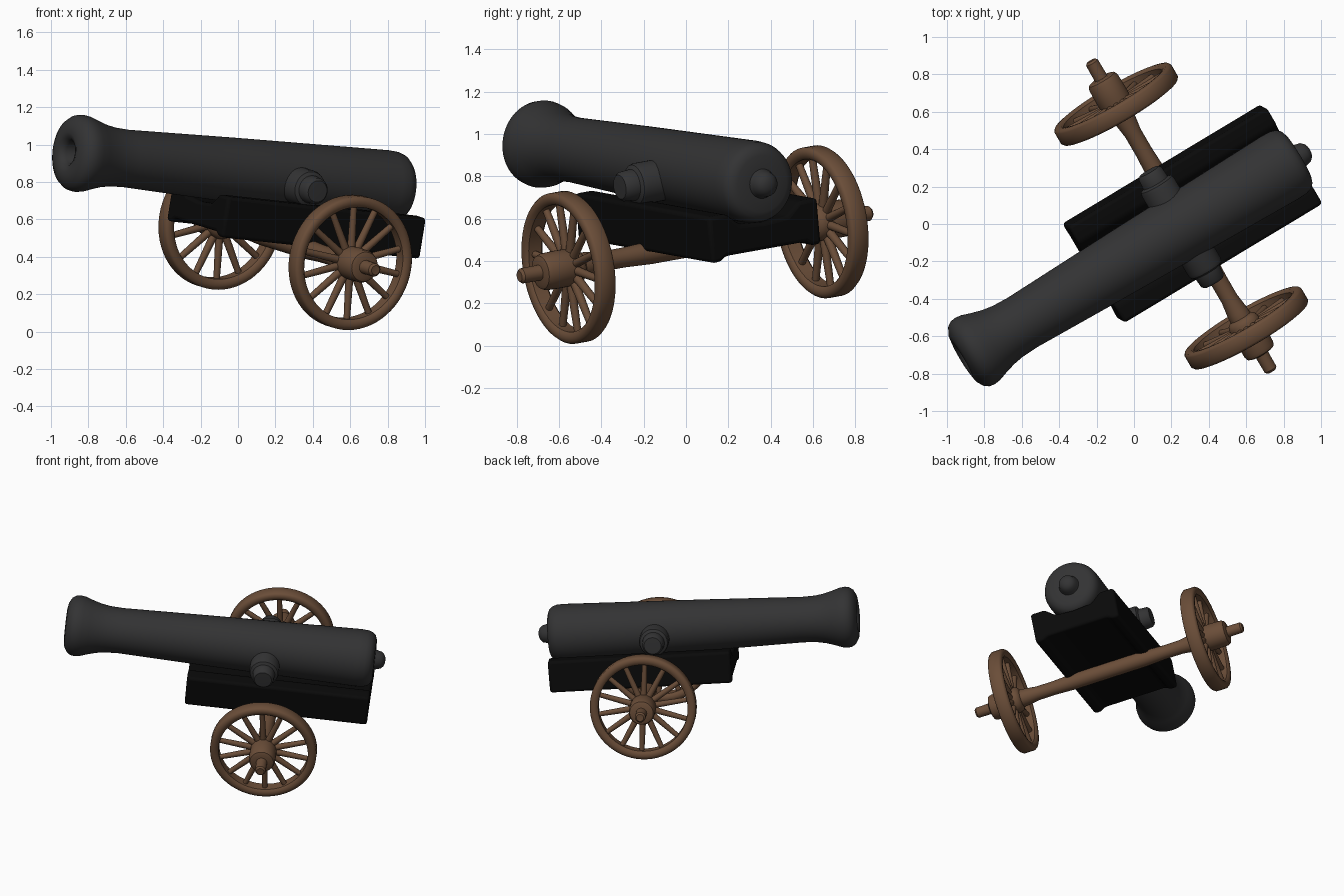
import bpy, bmesh, math
from mathutils import Matrix, Vector

if "Cube" in bpy.data.objects:
    bpy.data.objects.remove(bpy.data.objects["Cube"])

# Tilted frame of the whole cannon: side (axle), length (towards breech), up
S = Vector((0.497, -0.854, -0.154)).normalized()
L = Vector((0.852, 0.515, -0.092))
U = S.cross(L).normalized()
L = U.cross(S)
FRAME = Matrix.Translation((0.2525, 0.0425, 0.4775)) @ Matrix((S, L, U)).transposed().to_4x4()


def material(name, rgb):
    m = bpy.data.materials.new(name)
    m.diffuse_color = (*rgb, 1)
    m.use_nodes = True
    m.node_tree.nodes["Principled BSDF"].inputs["Base Color"].default_value = m.diffuse_color
    return m


IRON = material("dark_iron", (0.033, 0.033, 0.034))
BLACK = material("black_paint", (0.003, 0.003, 0.003))
WOOD = material("brown_wood", (0.145, 0.075, 0.040))


def finish(name, bm, mat, angle=40):
    bmesh.ops.recalc_face_normals(bm, faces=bm.faces)
    me = bpy.data.meshes.new(name)
    bm.to_mesh(me)
    bm.free()
    me.materials.append(mat)
    ob = bpy.data.objects.new(name, me)
    bpy.context.collection.objects.link(ob)
    ob.matrix_world = FRAME
    bpy.ops.object.select_all(action='DESELECT')
    ob.select_set(True)
    bpy.context.view_layer.objects.active = ob
    bpy.ops.object.shade_smooth_by_angle(angle=math.radians(angle))
    return ob


def lathe(name, profile, axis, mat, offset=(0, 0, 0), closed=False, n=48, angle=40):
    """Revolve (position, radius) points round the side or length axis."""
    bm = bmesh.new()
    off = Vector(offset)
    rings = []
    for t, r in profile:
        ring = []
        for i in range(1 if r == 0 else n):
            a = 2 * math.pi * i / n
            c, s = r * math.cos(a), r * math.sin(a)
            ring.append(bm.verts.new(off + Vector((t, c, s) if axis == 'side' else (c, t, s))))
        rings.append(ring)
    pairs = list(zip(rings, rings[1:]))
    if closed:
        pairs.append((rings[-1], rings[0]))
    for a, b in pairs:
        for i in range(n):
            j = (i + 1) % n
            quad = [a[i % len(a)], a[j % len(a)], b[j % len(b)], b[i % len(b)]]
            bm.faces.new(list(dict.fromkeys(quad)))
    return finish(name, bm, mat, angle)


# Barrel with flared muzzle, bore and rounded breech knob
AXIS_U = 0.355
lathe("barrel", [
    (-1.0, 0), (-1.0, 0.058), (-1.40, 0.06), (-1.425, 0.075), (-1.437, 0.105),
    (-1.43, 0.15), (-1.41, 0.185), (-1.385, 0.202), (-1.355, 0.207), (-1.32, 0.202),
    (-1.27, 0.185), (-1.21, 0.168), (-1.15, 0.158), (-1.06, 0.154), (-0.4, 0.173),
    (0.56, 0.195), (0.61, 0.192), (0.64, 0.182), (0.66, 0.163), (0.67, 0.135),
    (0.672, 0.07), (0.69, 0.063), (0.715, 0.057), (0.733, 0.04), (0.741, 0.02), (0.743, 0)],
    'length', IRON, (-0.005, 0, AXIS_U), n=64)

# Stepped trunnions on both sides
for side, label in ((1, "right"), (-1, "left")):
    prof = [(0.05, 0), (0.05, 0.10), (0.25, 0.10), (0.268, 0.094), (0.278, 0.075),
            (0.335, 0.07), (0.348, 0.058), (0.35, 0)]
    lathe(label + "_trunnion", [(side * t, r) for t, r in prof], 'side', IRON,
          (0, -0.06, 0.325), n=32)

# Carriage bed: trough cross-section extruded along the length, bevelled
half = [(0, 0.04), (0.22, 0.04), (0.25, 0.018), (0.302, 0.018), (0.302, 0.24),
        (0.20, 0.24), (0.13, 0.18), (0, 0.17)]
section = half + [(-s, u) for s, u in reversed(half[1:-1])]
bm = bmesh.new()
ends = [[bm.verts.new((s, l, u)) for s, u in section] for l in (-0.575, 0.668)]
n = len(section)
bm.faces.new(ends[0])
bm.faces.new(ends[1])
for i in range(n):
    j = (i + 1) % n
    bm.faces.new((ends[0][i], ends[0][j], ends[1][j], ends[1][i]))
bed = finish("carriage_bed", bm, BLACK, 50)
bev = bed.modifiers.new("soft_edges", 'BEVEL')
bev.width = 0.02
bev.segments = 3
bev.limit_method = 'ANGLE'

# Axle, flared near the wheels
lathe("axle", [
    (-0.97, 0), (-0.972, 0.025), (-0.96, 0.036), (-0.8, 0.038), (-0.66, 0.062),
    (-0.60, 0.058), (-0.52, 0.047), (-0.40, 0.047), (-0.25, 0.054), (0.25, 0.054),
    (0.40, 0.047), (0.52, 0.047), (0.60, 0.058), (0.66, 0.062), (0.8, 0.038),
    (0.96, 0.036), (0.972, 0.025), (0.97, 0)], 'side', WOOD, n=32)

# Wheels: rim, hub and spokes on each side
SPOKES = 14
for side, label in ((1, "right"), (-1, "left")):
    centre = (side * 0.70, 0, 0)
    rim = [(-0.047, 0.315), (-0.035, 0.304), (0.035, 0.304), (0.047, 0.315),
           (0.05, 0.335), (0.046, 0.352), (0.034, 0.361), (-0.034, 0.361),
           (-0.046, 0.352), (-0.05, 0.335)]
    lathe(label + "_wheel_rim", rim, 'side', WOOD, centre, closed=True, n=64)
    hub = [(-0.065, 0), (-0.065, 0.06), (-0.05, 0.08), (-0.03, 0.088), (0.06, 0.09),
           (0.135, 0.088), (0.155, 0.08), (0.163, 0.06), (0.163, 0)]
    lathe(label + "_wheel_hub", [(side * t, r) for t, r in hub], 'side', WOOD, centre, n=32)
    bm = bmesh.new()
    for i in range(SPOKES):
        turn = Matrix.Rotation(2 * math.pi * (i + 0.25) / SPOKES, 4, 'X')
        bmesh.ops.create_cone(
            bm, segments=12, radius1=0.022, radius2=0.017, depth=0.26, cap_ends=True,
            matrix=Matrix.Translation(centre) @ turn @ Matrix.Translation((0, 0, 0.19)))
    finish(label + "_wheel_spokes", bm, WOOD)
